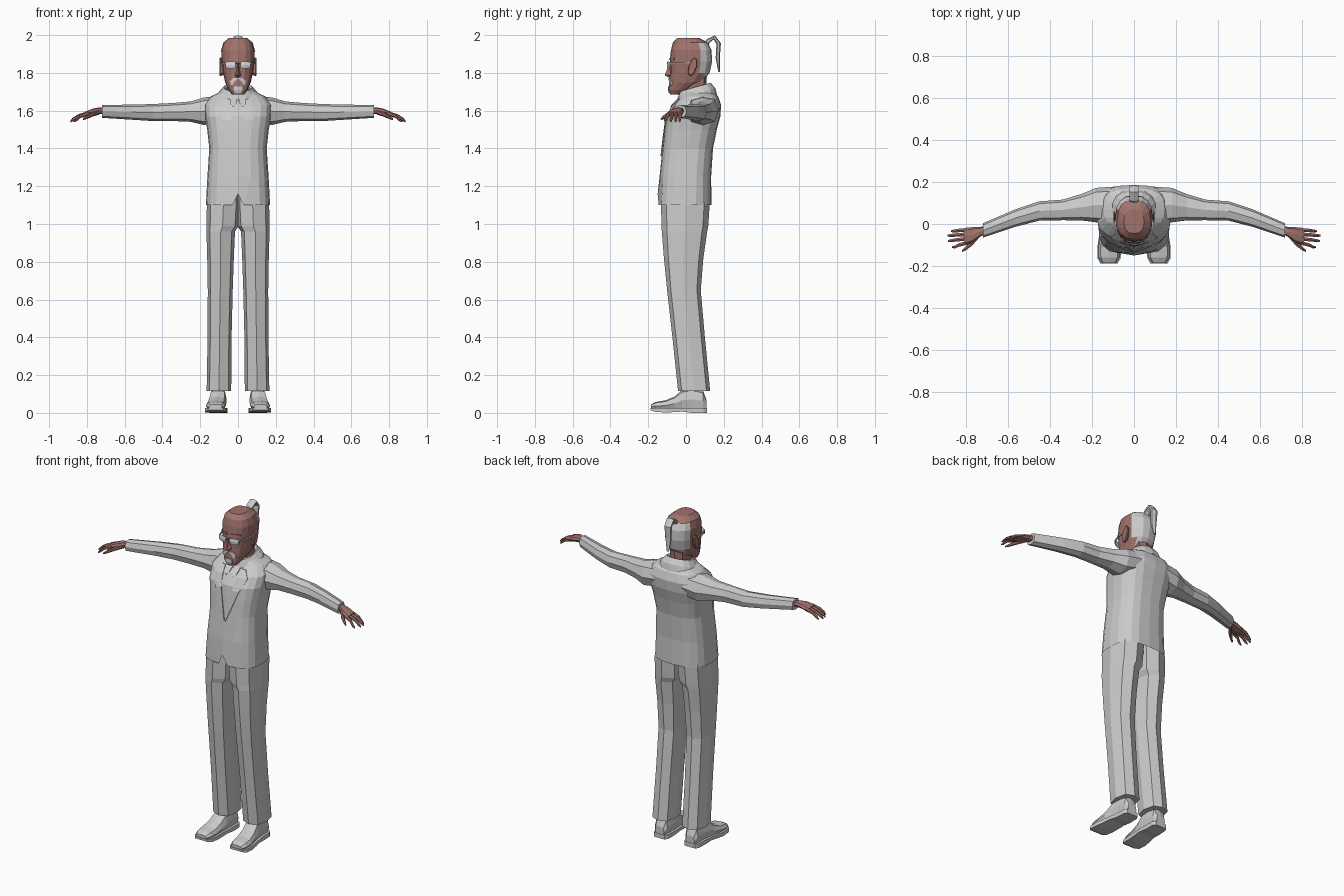
import bpy, bmesh, math
from mathutils import Vector
from mathutils.bvhtree import BVHTree

if "Cube" in bpy.data.objects:
    bpy.data.objects.remove(bpy.data.objects["Cube"])


def material(name, rgb):
    m = bpy.data.materials.new(name)
    m.diffuse_color = (*rgb, 1)
    m.use_nodes = True
    m.node_tree.nodes["Principled BSDF"].inputs["Base Color"].default_value = m.diffuse_color
    return m


GREY = material("suit grey", (0.6, 0.6, 0.6))
SKIN = material("brown skin", (0.36, 0.17, 0.15))
PALE = material("pale glass", (0.66, 0.70, 0.70))


def unit(n, p):
    """Rounded-square outline; first point is at the front centre."""
    pts = []
    for i in range(n):
        a = -math.pi / 2 + 2 * math.pi * i / n
        c, s = math.cos(a), math.sin(a)
        pts.append((math.copysign(abs(c) ** p, c) if abs(c) > 1e-6 else 0,
                    math.copysign(abs(s) ** p, s) if abs(s) > 1e-6 else 0))
    return pts


def zring(z, x0, x1, y0, y1, n=8, p=0.75, tilt=0):
    ring = []
    for u, v in unit(n, p):
        y = (y0 + y1) / 2 + v * (y1 - y0) / 2
        ring.append(Vector(((x0 + x1) / 2 + u * (x1 - x0) / 2, y, z + tilt * (y - 0.05))))
    return ring


def xring(x, y, z, ry, rz, n=8, p=0.8):
    return [Vector((x, y + u * ry, z + v * rz)) for u, v in unit(n, p)]


def loft(name, rings, mat, caps=(True, True)):
    bm = bmesh.new()
    vs = [[bm.verts.new(c) for c in r] for r in rings]
    n = len(vs[0])
    for a, b in zip(vs, vs[1:]):
        for i in range(n):
            j = (i + 1) % n
            bm.faces.new((a[i], a[j], b[j], b[i]))
    if caps[0]:
        bm.faces.new(vs[0])
    if caps[1]:
        bm.faces.new(vs[-1])
    bmesh.ops.recalc_face_normals(bm, faces=bm.faces)
    me = bpy.data.meshes.new(name)
    bm.to_mesh(me)
    bm.free()
    me.materials.append(mat)
    ob = bpy.data.objects.new(name, me)
    bpy.context.collection.objects.link(ob)
    return ob


def mirrored(rings, s):
    return [[Vector((s * c.x, c.y, c.z)) for c in r] for r in rings]


def surface(ob):
    return BVHTree.FromPolygons([v.co for v in ob.data.vertices],
                                [list(f.vertices) for f in ob.data.polygons])


def drape(name, tree, rows, mat, s=1, off=0.006):
    """Thin plate laid on the front of a part; rows are (z, x0, x1)."""
    rings = []
    for z, x0, x1 in rows:
        front = []
        for k in range(4):
            x = x0 + (x1 - x0) * k / 3
            hit = tree.ray_cast(Vector((s * x, -1, z)), Vector((0, 1, 0)))[0]
            front.append(Vector((s * x, (hit.y if hit else -0.03) - off, z)))
        rings.append(front + [c + Vector((0, off + 0.003, 0)) for c in reversed(front)])
    return loft(name, rings, mat)


# jacket body, with a notch at the front of the hem
body = [zring(z, -w, w, f, b, 20, 0.72) for z, w, f, b in (
    (1.10, .17, -.15, .135), (1.25, .162, -.14, .133), (1.40, .152, -.125, .143),
    (1.50, .163, -.115, .163), (1.57, .175, -.105, .182), (1.63, .178, -.07, .186),
    (1.675, .145, -.025, .17), (1.71, .07, -.01, .13))]
body[0][0].z = 1.16
body[0][1].x, body[0][-1].x = .03, -.03
jacket = loft("jacket", body, GREY, (False, True))
chest = surface(jacket)

# jacket collar
loft("jacket_collar", [zring(z, -w, w, f, b, 16, 0.9, 0.28) for z, w, f, b in (
    (1.65, .125, -.05, .165), (1.69, .105, -.045, .155), (1.725, .075, -.035, .13),
    (1.715, .064, -.02, .118), (1.66, .06, -.01, .11))], GREY, (False, False))

# neck
loft("neck", [zring(z, -w, w, f, b) for z, w, f, b in (
    (1.64, .06, -.02, .11), (1.71, .056, -.015, .107), (1.78, .056, -.02, .11))], SKIN)

# head, with hair coloured on the back
head = loft("head", [zring(z, -w, w, f, b, 16, 0.8) for z, w, f, b in (
    (1.685, .03, -.085, -.03), (1.71, .05, -.09, .015), (1.75, .068, -.088, .085),
    (1.80, .079, -.085, .125), (1.86, .087, -.086, .138), (1.92, .089, -.08, .135),
    (1.96, .078, -.07, .115), (1.985, .048, -.045, .07))], SKIN)
head.data.materials.append(GREY)
for f in head.data.polygons:
    if f.center.y > .072 and 1.74 < f.center.z < 1.95:
        f.material_index = 1
face = surface(head)

# nose, moustache and chin beard
loft("nose", [[Vector((-w, -.075, z)), Vector((0, y, z)), Vector((w, -.075, z))]
              for z, w, y in ((1.775, .018, -.09), (1.788, .02, -.113), (1.81, .013, -.104),
                              (1.85, .009, -.09))], SKIN)
drape("chin_beard", face, [(1.694, -.015, .015), (1.71, -.024, .024), (1.728, -.02, .02)], GREY)

# ponytail
path = [Vector((0, y, z)) for y, z in ((.095, 1.93), (.118, 1.97), (.15, 1.988),
                                       (.173, 1.955), (.168, 1.88), (.175, 1.805))]
tail = []
for i, c in enumerate(path):
    t = (path[min(i + 1, 5)] - path[max(i - 1, 0)]).normalized()
    nrm = Vector((0, -t.z, t.y))
    w, h = ((.022, .012), (.024, .012), (.026, .011), (.024, .012), (.02, .011), (.008, .004))[i]
    tail.append([c + Vector((u * w, 0, 0)) + nrm * v * h for u, v in unit(6, 1)])
loft("ponytail", tail, GREY)

# glasses bridge
loft("glasses_bridge", [xring(x, -.099, 1.85, .003, .003, 4, 1) for x in (-.014, .014)], GREY)

# finger paths: knuckle y, tip x, tip y
FINGERS = ((-.028, .872, -.034), (-.049, .888, -.055), (-.07, .886, -.08), (-.089, .866, -.11))

for s, side in ((-1, "left"), (1, "right")):
    def part(name, rings, mat, caps=(True, True)):
        return loft(f"{side}_{name}", mirrored(rings, s), mat, caps)

    # face details
    drape(f"{side}_moustache", face, [(1.735, .03, .04), (1.755, .018, .042),
                                      (1.772, .0, .026)], GREY, s)
    drape(f"{side}_eyebrow", face, [(1.868, .014, .06), (1.88, .012, .066)], SKIN, s)
    part("lens", [xring(x, y, 1.842, .003, h, 4, 0.4) for x, y, h in (
        (.012, -.099, .016), (.035, -.097, .019), (.066, -.086, .016))], PALE)
    part("glasses_arm", [[Vector((x + a, y, 1.85 + b)) for a, b in
                          ((-.003, -.004), (.003, -.004), (.003, .004), (-.003, .004))]
                         for x, y in ((.066, -.085), (.086, -.03), (.092, .035))], GREY)
    part("ear", [[Vector((x, .035 + u * a + .012 * v, 1.832 + v * h)) for u, v in unit(8, 1)]
                 for x, a, h in ((.078, .018, .042), (.092, .022, .05), (.098, .019, .046))], SKIN)

    # lapels and shirt collar points
    drape(f"{side}_lapel", chest, [(1.36, 0, .006), (1.45, .017, .042), (1.55, .036, .08),
                                   (1.62, .048, .11), (1.66, .055, .078)], GREY, s)
    drape(f"{side}_shirt_collar", chest, [(1.62, .022, .028), (1.635, .01, .04),
                                          (1.67, .003, .045)], GREY, s, .009)

    # sleeve: x, y, z, half depth, half height
    part("sleeve", [xring(*r) for r in (
        (.09, .09, 1.61, .088, .068), (.18, .09, 1.597, .082, .073), (.25, .08, 1.595, .063, .054),
        (.34, .067, 1.593, .049, .048), (.45, .062, 1.59, .046, .045), (.56, .03, 1.592, .042, .04),
        (.72, -.031, 1.596, .034, .034))], GREY)

    # hand
    part("palm", [xring(*r) for r in (
        (.70, -.026, 1.598, .02, .018), (.735, -.038, 1.6, .023, .017),
        (.77, -.052, 1.594, .037, .016), (.81, -.06, 1.582, .041, .012))], SKIN)
    for i, (ky, tx, ty) in enumerate(FINGERS):
        part(f"finger_{i + 1}", [xring(*r, 6, 1) for r in (
            (.79, ky, 1.586, .011, .012), ((.80 + tx) / 2, (ky + ty) / 2, 1.572, .0095, .01),
            (tx - .012, ty, 1.553, .008, .009), (tx, ty, 1.543, .004, .005))], SKIN)
    part("thumb", [xring(*r, 6, 1) for r in (
        (.735, -.05, 1.592, .014, .013), (.772, -.092, 1.58, .015, .012),
        (.80, -.115, 1.566, .011, .01), (.82, -.13, 1.555, .005, .005))], SKIN)

    # trouser leg: z, inner x, outer x, front y, back y
    part("trouser_leg", [zring(*r) for r in (
        (1.20, -.01, .15, -.125, .11), (1.10, -.01, .165, -.132, .125), (.99, -.004, .167, -.13, .118),
        (.96, .016, .167, -.128, .112), (.82, .022, .163, -.117, .092), (.65, .028, .16, -.1, .078),
        (.40, .034, .161, -.072, .1), (.115, .036, .166, -.042, .128))], GREY)

    # shoe: y, centre x, half width, bottom z, top z
    shoe = ((.108, .103, .03, .012, .07), (.09, .103, .042, .012, .118), (.03, .104, .044, .012, .13),
            (-.02, .107, .047, .012, .122), (-.06, .112, .05, .012, .087), (-.11, .117, .053, .012, .066),
            (-.16, .119, .05, .014, .058), (-.185, .119, .036, .02, .045))
    part("shoe", [[Vector((cx + u * w, y, (b + t) / 2 + v * (t - b) / 2)) for u, v in unit(8, .7)]
                  for y, cx, w, b, t in shoe], GREY)
    part("shoe_sole", [[Vector((cx + a * (w + .005), y * 1.02, z)) for a, z in
                        ((-1, lift), (1, lift), (1, .026), (-1, .026))]
                       for (y, cx, w, b, t), lift in zip(shoe, (0, 0, 0, .007, .004, .002, .006, .014))],
         GREY)
